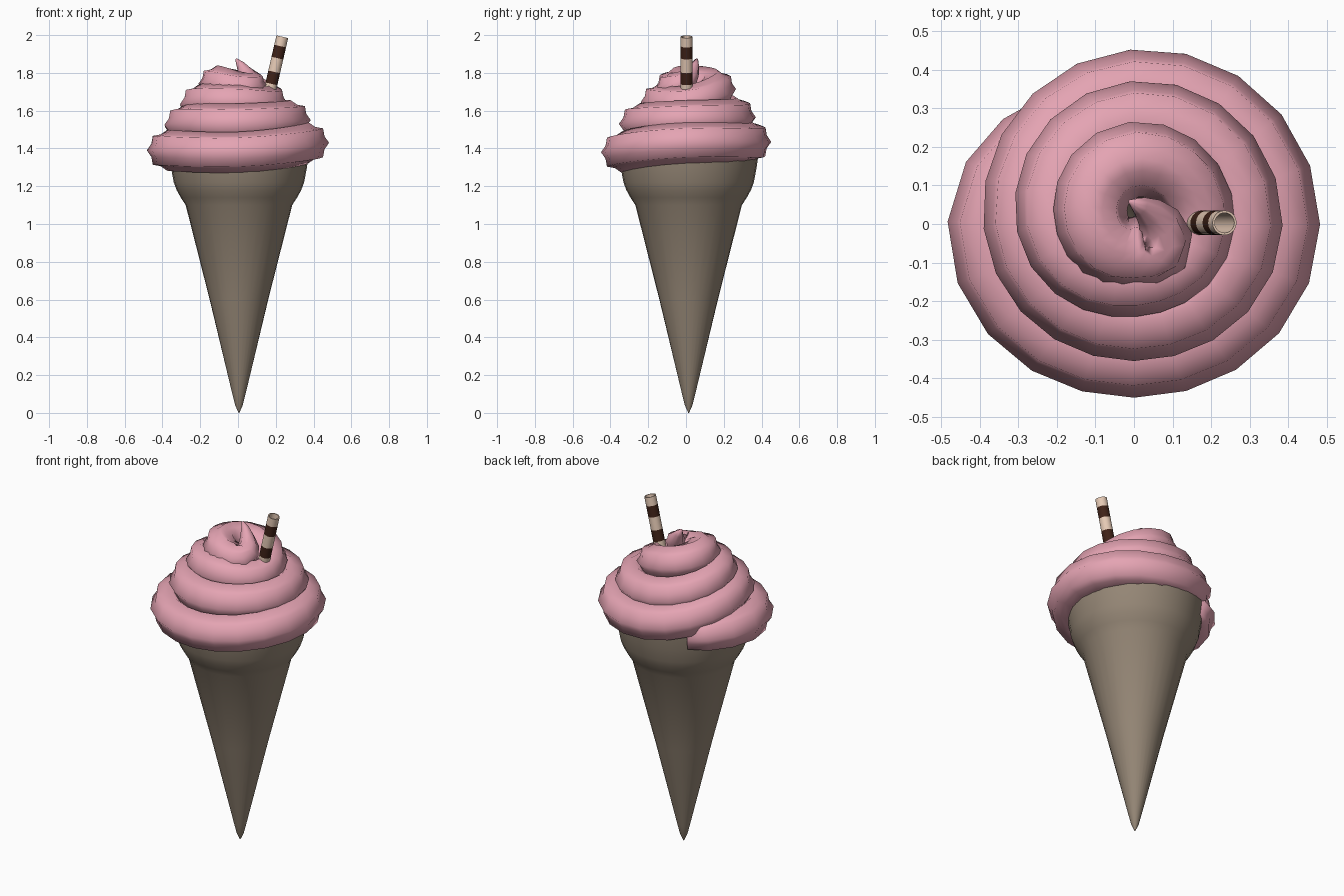
import bpy, bmesh, math
from mathutils import Vector, Matrix

if "Cube" in bpy.data.objects:
    bpy.data.objects.remove(bpy.data.objects["Cube"])


def material(name, rgb):
    m = bpy.data.materials.new(name)
    m.diffuse_color = (*rgb, 1)
    m.use_nodes = True
    m.node_tree.nodes["Principled BSDF"].inputs["Base Color"].default_value = m.diffuse_color
    return m


def loft(name, rings, mats, cap_start=False, cap_end=False, angle=40, pick=None):
    """Skin a list of closed rings; pick(i) chooses the material of band i."""
    bm = bmesh.new()
    rows = [[bm.verts.new(p) for p in ring] for ring in rings]
    n = len(rows[0])
    for i in range(len(rows) - 1):
        for j in range(n):
            k = (j + 1) % n
            f = bm.faces.new((rows[i][j], rows[i][k], rows[i + 1][k], rows[i + 1][j]))
            f.material_index = pick(i) if pick else 0
    if cap_start:
        bm.faces.new(rows[0][::-1])
    if cap_end:
        bm.faces.new(rows[-1])
    bmesh.ops.recalc_face_normals(bm, faces=bm.faces)
    me = bpy.data.meshes.new(name)
    bm.to_mesh(me)
    bm.free()
    ob = bpy.data.objects.new(name, me)
    bpy.context.collection.objects.link(ob)
    for m in mats:
        me.materials.append(m)
    bpy.ops.object.select_all(action='DESELECT')
    ob.select_set(True)
    bpy.context.view_layer.objects.active = ob
    bpy.ops.object.shade_smooth_by_angle(angle=math.radians(angle))
    return ob


def circle(r, z, n, cx=0, cy=0):
    return [Vector((cx + r * math.cos(2 * math.pi * j / n),
                    cy + r * math.sin(2 * math.pi * j / n), z)) for j in range(n)]


# Wafer cone: straight taper, flared cup and rim
wafer = material("wafer", (0.30, 0.24, 0.18))
profile = [(0.002, 0), (0.02, 0.04), (0.035, 0.1), (0.155, 0.6), (0.282, 1.1),
           (0.308, 1.14), (0.33, 1.18), (0.345, 1.22), (0.36, 1.30), (0.37, 1.37), (0.372, 1.40)]
loft("wafer_cone", [circle(r, z, 32, 0.005, 0.014) for r, z in profile], [wafer], cap_start=True)

# Piped swirl path: (angle, outer radius, height, thickness), then a tapering curl at the top
knots = [(126, 0.415, 1.375, 0.10), (180, 0.483, 1.39, 0.108), (270, 0.45, 1.38, 0.108),
         (360, 0.482, 1.43, 0.108), (450, 0.452, 1.435, 0.108), (540, 0.39, 1.525, 0.108),
         (630, 0.355, 1.53, 0.108), (720, 0.385, 1.55, 0.105), (810, 0.37, 1.565, 0.105),
         (900, 0.305, 1.64, 0.10), (990, 0.24, 1.645, 0.098), (1080, 0.262, 1.64, 0.092),
         (1170, 0.265, 1.715, 0.098), (1260, 0.203, 1.745, 0.095), (1350, 0.165, 1.715, 0.092)]


def spline(a, b, c, d, t):
    return b + 0.5 * t * (c - a + t * (2 * a - 5 * b + 4 * c - d + t * (3 * (b - c) + d - a)))


path = []
for i in range(len(knots) - 1):
    p = [knots[max(0, min(len(knots) - 1, i + o))] for o in (-1, 0, 1, 2)]
    steps = round((p[2][0] - p[1][0]) / 18)
    for s in range(steps):
        t = s / steps
        a = math.radians(p[1][0] + t * (p[2][0] - p[1][0]))
        ro, z, r = (spline(*[q[c] for q in p], t) for c in (1, 2, 3))
        path.append((Vector(((ro - r) * math.cos(a), (ro - r) * math.sin(a), z)), r))
path += [(Vector(v), r) for *v, r in [
    (0.005, -0.073, 1.715, 0.092), (0.04, -0.072, 1.715, 0.09), (0.068, -0.058, 1.722, 0.085),
    (0.078, -0.028, 1.74, 0.073), (0.065, 0.005, 1.765, 0.058), (0.04, 0.03, 1.80, 0.042),
    (0.015, 0.047, 1.84, 0.025), (-0.01, 0.058, 1.873, 0.006)]]

# Eight-ridged nozzle section swept along the path
rings = []
for i, (c, r) in enumerate(path):
    t = (path[min(i + 1, len(path) - 1)][0] - path[max(i - 1, 0)][0]).normalized()
    side = t.cross(Vector((0, 0, 1))).normalized()
    up = side.cross(t)
    if i == 0:
        r *= 0.9
    rings.append([c + (side * math.cos(j * math.pi / 8) + up * math.sin(j * math.pi / 8))
                  * r * (1 if j % 2 == 0 else 0.84) for j in range(16)])
pink = material("frosting", (0.78, 0.37, 0.45))
loft("frosting_swirl", rings, [pink], True, True, angle=180)

# Striped hollow straw leaning to the right
cream = material("straw_cream", (0.80, 0.60, 0.47))
brown = material("straw_brown", (0.05, 0.016, 0.009))
heights = [0, 0.12, 0.185, 0.26, 0.325, 0.376]
outer = [circle(0.032, h, 20) for h in heights]
inner = [circle(0.026, h, 20) for h in reversed(heights)]
straw = loft("straw", outer + inner, [cream, brown], angle=40, pick=lambda i: 1 if i in (1, 3) else 0)
base, tip = Vector((0.150, 0.003, 1.625)), Vector((0.235, 0.003, 1.993))
tilt = Vector((0, 0, 1)).rotation_difference(tip - base).to_matrix().to_4x4()
straw.data.transform(Matrix.Translation(base) @ tilt)
